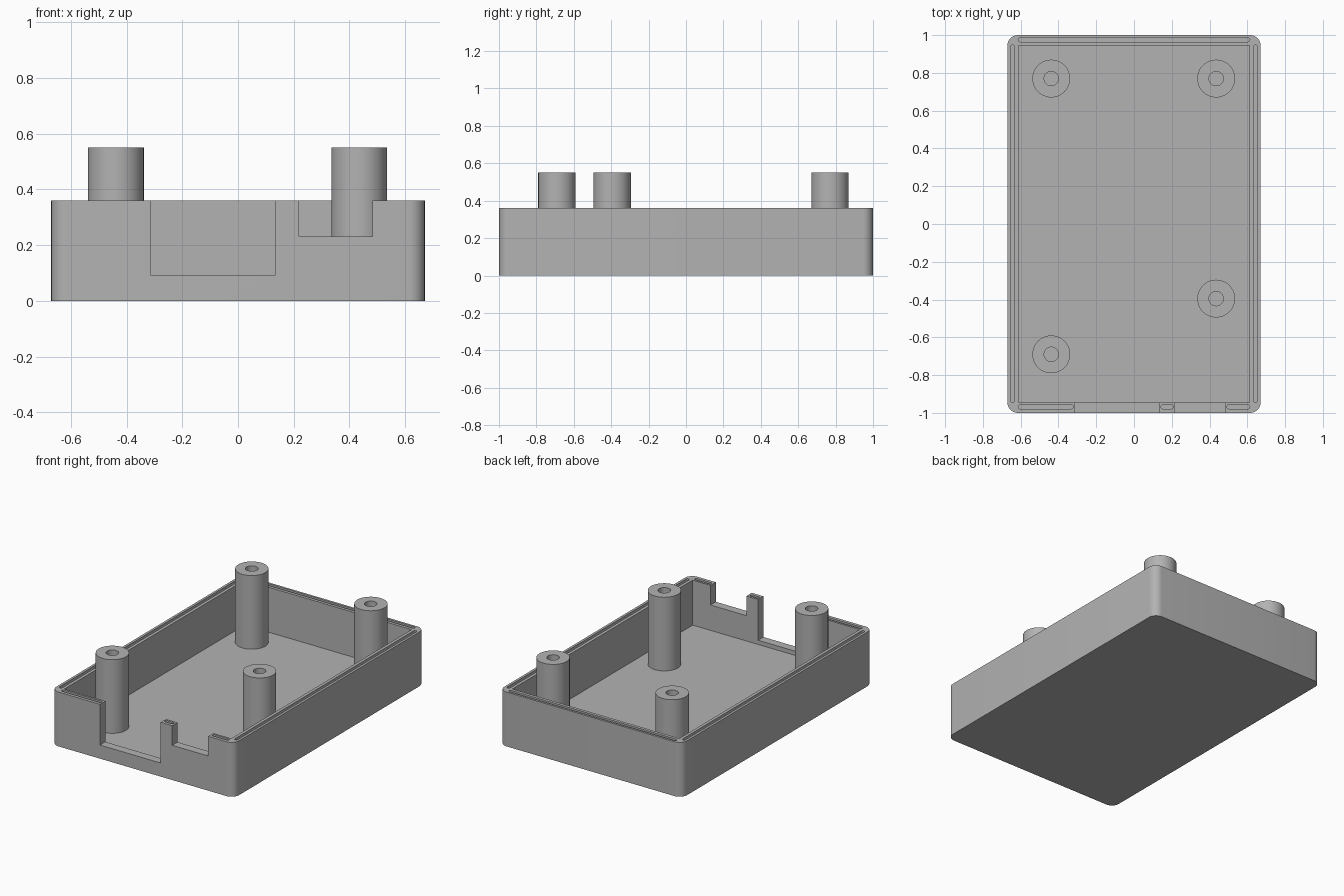
import bpy, bmesh, math
from mathutils import Vector, Matrix

cube = bpy.data.objects.get("Cube")
if cube:
    bpy.data.objects.remove(cube, do_unlink=True)

WIDTH, LENGTH, HEIGHT = 1.34, 2.0, 0.36
INNER_X, INNER_Y, FLOOR = 0.612, 0.944, 0.062
POST_TOP, POST_R, HOLE_R = 0.55, 0.1, 0.038
GROOVE, GROOVE_DEPTH = 0.021, 0.03

grey = bpy.data.materials.new("plain grey")
grey.use_nodes = True
grey.diffuse_color = (0.45, 0.45, 0.45, 1)
grey.node_tree.nodes["Principled BSDF"].inputs["Base Color"].default_value = grey.diffuse_color


def finish(name, bm):
    bmesh.ops.recalc_face_normals(bm, faces=bm.faces)
    mesh = bpy.data.meshes.new(name)
    bm.to_mesh(mesh)
    bm.free()
    mesh.materials.append(grey)
    obj = bpy.data.objects.new(name, mesh)
    bpy.context.collection.objects.link(obj)
    return obj


def block(name, x, y, z, radius=0, steps=8):
    """Upright box between (min, max) pairs, with optional rounded corners."""
    bm = bmesh.new()
    corners = [(x[1], y[1]), (x[0], y[1]), (x[0], y[0]), (x[1], y[0])]
    ring = []
    for i, (cx, cy) in enumerate(corners):
        if not radius:
            ring.append(bm.verts.new((cx, cy, z[0])))
            continue
        sx, sy = (1 if i in (0, 3) else -1), (1 if i < 2 else -1)
        for k in range(steps + 1):
            a = (i + k / steps) * math.pi / 2
            ring.append(bm.verts.new((cx - sx * radius + radius * math.cos(a),
                                      cy - sy * radius + radius * math.sin(a), z[0])))
    base = bm.faces.new(ring)
    top = bmesh.ops.extrude_face_region(bm, geom=[base], use_keep_orig=True)["geom"]
    bmesh.ops.translate(bm, vec=(0, 0, z[1] - z[0]),
                        verts=[v for v in top if isinstance(v, bmesh.types.BMVert)])
    return finish(name, bm)


def cut(target, cutter):
    mod = target.modifiers.new("cut", "BOOLEAN")
    mod.operation, mod.solver, mod.object = "DIFFERENCE", "EXACT", cutter
    bpy.context.view_layer.update()
    graph = bpy.context.evaluated_depsgraph_get()
    mesh = bpy.data.meshes.new_from_object(target.evaluated_get(graph))
    target.modifiers.clear()
    target.data = mesh
    bpy.data.objects.remove(cutter, do_unlink=True)


def smooth(obj):
    bpy.ops.object.select_all(action="DESELECT")
    obj.select_set(True)
    bpy.context.view_layer.objects.active = obj
    bpy.ops.object.shade_smooth_by_angle(angle=math.radians(30))


# Tray with rounded outer corners and a square cavity
tray = block("tray", (-WIDTH / 2, WIDTH / 2), (-LENGTH / 2, LENGTH / 2), (0, HEIGHT), 0.055)
cut(tray, block("cavity", (-INNER_X, INNER_X), (-INNER_Y, INNER_Y), (FLOOR, 1)))

# Connector notches in the front wall
for x, sill in (((-0.312, 0.133), 0.09), ((0.218, 0.482), 0.23)):
    cut(tray, block("notch", x, (-1.1, -0.9), (sill, 1)))

# Grooves along the rim
half = GROOVE / 2
rim_z = (HEIGHT - GROOVE_DEPTH, 1)
for side in (-1, 1):
    cx = side * 0.643
    cut(tray, block("side_groove", (cx - half, cx + half), (-0.945, 0.948), rim_z, half * 0.95, 4))
for x, cy in (((-0.613, 0.613), 0.975), ((-0.613, -0.322), -0.968),
              ((0.143, 0.207), -0.968), ((0.492, 0.613), -0.968)):
    cut(tray, block("end_groove", x, (cy - half, cy + half), rim_z, half * 0.95, 4))
smooth(tray)

# Hollow mounting posts
posts = {"back_right_post": (-0.438, 0.77), "back_left_post": (0.435, 0.77),
         "front_left_post": (0.435, -0.395), "front_right_post": (-0.438, -0.69)}
for name, (x, y) in posts.items():
    bm = bmesh.new()
    profile = [(HOLE_R, FLOOR), (HOLE_R, POST_TOP), (POST_R, POST_TOP), (POST_R, FLOOR)]
    verts = [bm.verts.new((r, 0, z)) for r, z in profile]
    edges = [bm.edges.new(pair) for pair in zip(verts, verts[1:])]
    bmesh.ops.spin(bm, geom=verts + edges, cent=(0, 0, 0), axis=(0, 0, 1),
                   angle=2 * math.pi, steps=48, use_merge=True)
    bmesh.ops.remove_doubles(bm, verts=bm.verts, dist=0.0001)
    bmesh.ops.translate(bm, vec=(x, y, 0), verts=bm.verts)
    smooth(finish(name, bm))
